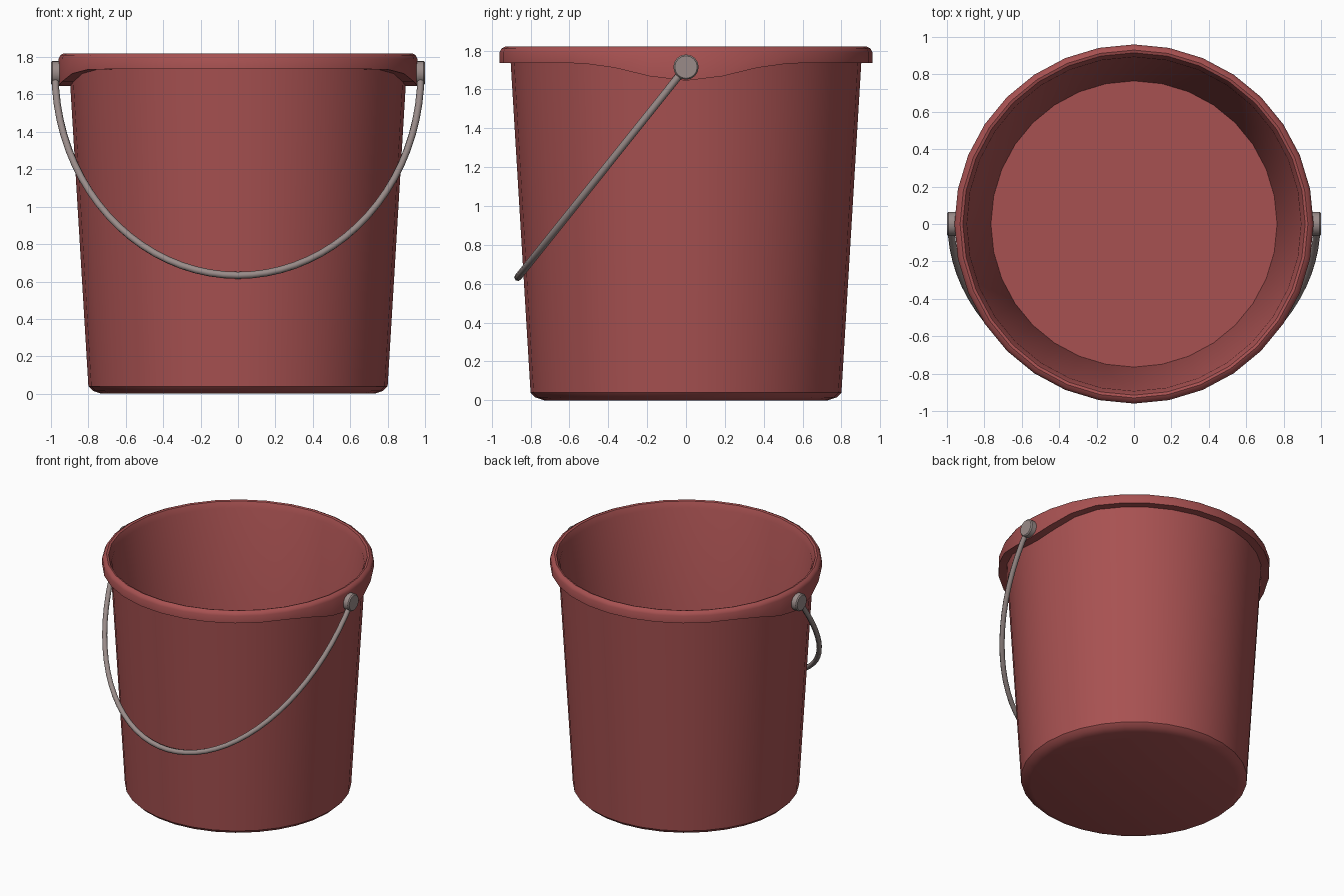
import bpy, bmesh, math
from mathutils import Vector

if "Cube" in bpy.data.objects:
    bpy.data.objects.remove(bpy.data.objects["Cube"])

SEG = 32


def material(name, rgb):
    m = bpy.data.materials.new(name)
    m.diffuse_color = (*rgb, 1)
    m.use_nodes = True
    m.node_tree.nodes["Principled BSDF"].inputs["Base Color"].default_value = m.diffuse_color
    return m


red = material("dull red plastic", (0.39, 0.083, 0.083))
grey = material("warm grey metal", (0.32, 0.26, 0.25))


def finish(name, bm, mat, angle):
    bmesh.ops.recalc_face_normals(bm, faces=bm.faces)
    me = bpy.data.meshes.new(name)
    bm.to_mesh(me)
    bm.free()
    me.materials.append(mat)
    ob = bpy.data.objects.new(name, me)
    bpy.context.collection.objects.link(ob)
    bpy.ops.object.select_all(action='DESELECT')
    ob.select_set(True)
    bpy.context.view_layer.objects.active = ob
    bpy.ops.object.shade_smooth_by_angle(angle=math.radians(angle))
    return ob


def skin(bm, rings, cap=True):
    """Join successive vertex rings with quads and cap both ends."""
    for a, b in zip(rings, rings[1:]):
        n = len(a)
        for i in range(n):
            j = (i + 1) % n
            bm.faces.new((a[i], a[j], b[j], b[i]))
    if cap:
        bm.faces.new(rings[0])
        bm.faces.new(rings[-1])


# Bucket: one revolved profile, rim skirt droops near the two handle pivots
profile = [(0.73, 0.0), (0.775, 0.015), (0.80, 0.04), (0.902, 1.735), (0.96, 1.735),
           (0.96, 1.79), (0.95, 1.81), (0.93, 1.82), (0.915, 1.815),
           (0.893, 1.77), (0.765, 0.04)]
DROOP = {3, 4}
bm = bmesh.new()
rings = []
for k, (r, z) in enumerate(profile):
    ring = []
    for i in range(SEG):
        a = 2 * math.pi * i / SEG
        drop = 0
        if k in DROOP:
            t = min(1, abs(math.sin(a)) / 0.58)
            drop = 0.09 * (0.5 + 0.5 * math.cos(math.pi * t))
        rr = r - drop * 0.06 if k == 3 else r
        ring.append(bm.verts.new((rr * math.cos(a), rr * math.sin(a), z - drop)))
    rings.append(ring)
skin(bm, rings)
finish("bucket_body", bm, red, 40)

# Handle: half ellipse swung forward and resting on the front wall
PIVOT = Vector((0, 0, 1.715))
down = Vector((0, -0.865, 0.633)) - PIVOT
side = Vector((0.978, 0, 0))
normal = side.cross(down).normalized()
bm = bmesh.new()
rings = []
N, SIDES, R = 40, 8, 0.019
for i in range(N + 1):
    a = math.pi * i / N
    p = PIVOT + side * math.cos(a) + down * math.sin(a)
    tangent = (down * math.cos(a) - side * math.sin(a)).normalized()
    out = tangent.cross(normal)
    rings.append([bm.verts.new(p + R * (out * math.cos(2 * math.pi * j / SIDES)
                                        + normal * math.sin(2 * math.pi * j / SIDES)))
                  for j in range(SIDES)])
skin(bm, rings)
finish("handle", bm, grey, 50)

# Pivot discs at both sides of the rim
for s, name in ((-1, "left_pivot"), (1, "right_pivot")):
    bm = bmesh.new()
    rings = []
    for x, r in ((0.945, 0.065), (0.992, 0.065), (1.0, 0.058)):
        rings.append([bm.verts.new((s * x, r * math.cos(2 * math.pi * j / 16),
                                    PIVOT.z + r * math.sin(2 * math.pi * j / 16)))
                      for j in range(16)])
    skin(bm, rings)
    finish(name, bm, grey, 30)
